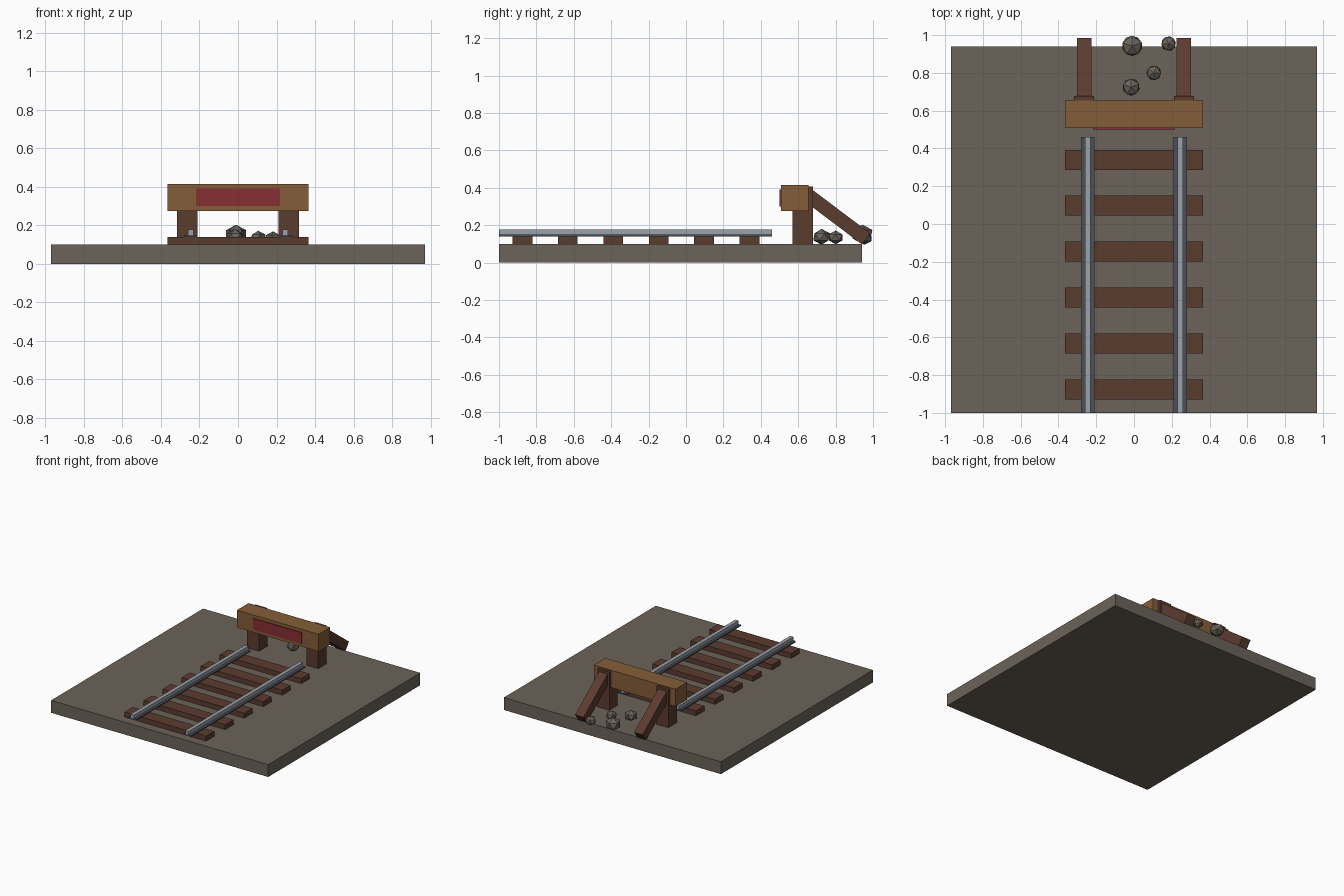
import bpy
import bmesh
from math import atan2, radians
from mathutils import Vector

cube = bpy.data.objects.get("Cube")
if cube:
    bpy.data.objects.remove(cube, do_unlink=True)


def material(name, rgb):
    mat = bpy.data.materials.new(name)
    mat.use_nodes = True
    mat.diffuse_color = (*rgb, 1)
    mat.node_tree.nodes["Principled BSDF"].inputs["Base Color"].default_value = (*rgb, 1)
    return mat


earth = material("grey brown earth", (0.15, 0.125, 0.10))
dark_wood = material("dark wood", (0.105, 0.045, 0.028))
light_wood = material("light wood", (0.235, 0.11, 0.04))
red_paint = material("red paint", (0.25, 0.028, 0.034))
steel = material("bright steel", (0.33, 0.36, 0.41))
dark_steel = material("dark steel", (0.075, 0.08, 0.095))
stone = material("stone", (0.15, 0.13, 0.11))


def finish(name, bm, mat):
    mesh = bpy.data.meshes.new(name)
    bm.to_mesh(mesh)
    bm.free()
    mesh.materials.append(mat)
    obj = bpy.data.objects.new(name, mesh)
    bpy.context.collection.objects.link(obj)
    return obj


def box(name, low, high, mat):
    """Box between two corners, with its origin at its centre."""
    low, high = Vector(low), Vector(high)
    bm = bmesh.new()
    bmesh.ops.create_cube(bm, size=1)
    bmesh.ops.scale(bm, vec=high - low, verts=bm.verts)
    obj = finish(name, bm, mat)
    obj.location = (low + high) / 2
    return obj


# Ground slab
box("ground", (-0.97, -1, 0), (0.97, 0.94, 0.10), earth)

# Sleepers
for i in range(6):
    y = -0.875 + i * 0.243
    box(f"sleeper_{i + 1}", (-0.365, y - 0.053, 0.10), (0.365, y + 0.053, 0.14), dark_wood)

# Buffer beam and its red panel
box("buffer_beam", (-0.365, 0.507, 0.275), (0.365, 0.655, 0.415), light_wood)
box("red_panel", (-0.217, 0.5, 0.30), (0.217, 0.508, 0.39), red_paint)

# Rails, posts and sloping braces on both sides
for side, sign in (("left", 1), ("right", -1)):
    x = sign * 0.245
    box(f"{side}_rail_base", (x - 0.035, -1, 0.14), (x + 0.035, 0.46, 0.15), dark_steel)
    box(f"{side}_rail_head", (x - 0.015, -1, 0.15), (x + 0.015, 0.46, 0.178), steel)

    x = sign * 0.264
    box(f"{side}_post", (x - 0.053, 0.57, 0.10), (x + 0.053, 0.678, 0.408), dark_wood)

    top, foot = Vector((x, 0.643, 0.368)), Vector((x, 0.9625, 0.127))
    run = foot - top
    half = Vector((0.038, run.length / 2, 0.037))
    brace = box(f"{side}_brace", -half, half, dark_wood)
    brace.location = (top + foot) / 2
    brace.rotation_euler.x = atan2(run.z, run.y)

# Loose stones behind the buffer
stones = [(-0.01, 0.943, 0.152, 0.060), (0.183, 0.955, 0.132, 0.043),
          (0.105, 0.80, 0.135, 0.043), (-0.015, 0.725, 0.138, 0.050)]
for i, (x, y, z, radius) in enumerate(stones):
    bm = bmesh.new()
    bmesh.ops.create_icosphere(bm, subdivisions=1, radius=radius)
    bmesh.ops.scale(bm, vec=(1, 1, 0.85), verts=bm.verts)
    rock = finish(f"stone_{i + 1}", bm, stone)
    rock.location = (x, y, z)
    rock.rotation_euler.z = radians(18 + 25 * i)
